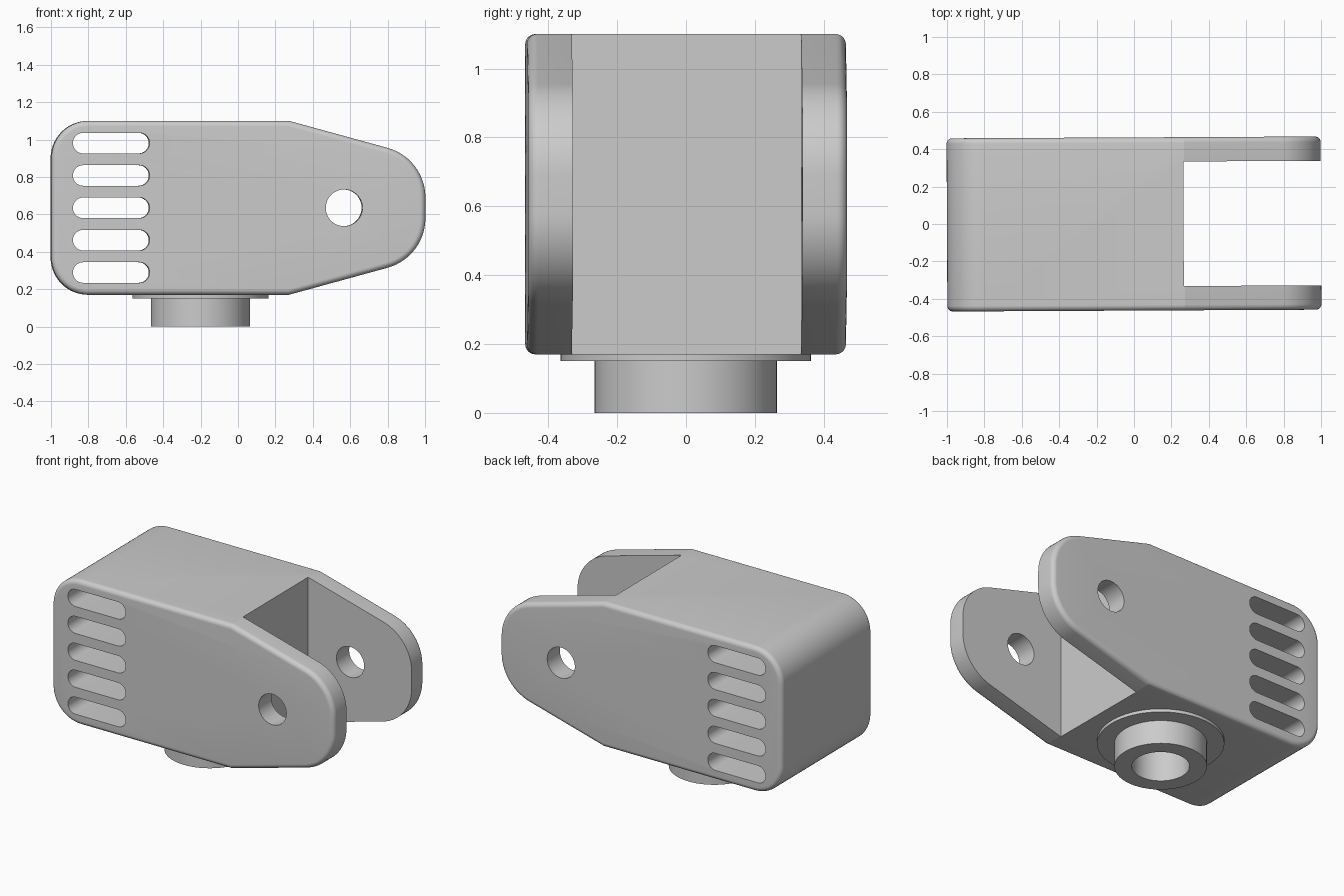
import bpy, bmesh, math
from mathutils import Vector

old = bpy.data.objects.get("Cube")
if old:
    bpy.data.objects.remove(old, do_unlink=True)

grey = bpy.data.materials.new("plain grey")
grey.use_nodes = True
COLOUR = (0.6, 0.6, 0.6, 1)
grey.diffuse_color = COLOUR
grey.node_tree.nodes["Principled BSDF"].inputs["Base Color"].default_value = COLOUR

MID = 0.635          # height of the fork axis
HALF_W = 0.463       # half width of the body
SKEW = 0.005         # slight turn about z


def circle(cx, cy, r, n=64):
    return [(cx + r * math.cos(2 * math.pi * i / n),
             cy + r * math.sin(2 * math.pi * i / n)) for i in range(n)]


def fillet(prev, corner, nxt, t, n=14):
    """Points of an arc starting t away from a corner on both of its sides."""
    c = Vector(corner)
    a = (Vector(prev) - c).normalized()
    b = (Vector(nxt) - c).normalized()
    half = a.angle(b) / 2
    centre = c + (a + b).normalized() * (t / math.cos(half))
    start, end = c + a * t - centre, c + b * t - centre
    sweep = start.angle(end)
    return [tuple(centre + (start * math.sin(sweep * (1 - i / n)) +
                            end * math.sin(sweep * i / n)) / math.sin(sweep))
            for i in range(n + 1)]


def prism(name, outline, lo, hi, axis="Y", rim=0):
    """Extrude an outline along an axis, with optional rounded end rims."""
    bm = bmesh.new()
    place = (lambda p, d: (p[0], d, p[1])) if axis == "Y" else (lambda p, d: (p[0], p[1], d))
    face = bm.faces.new([bm.verts.new(place(p, lo)) for p in outline])
    out = bmesh.ops.extrude_face_region(bm, geom=[face])["geom"]
    verts = [v for v in out if isinstance(v, bmesh.types.BMVert)]
    bmesh.ops.translate(bm, verts=verts, vec=place((0, 0), hi - lo))
    bmesh.ops.recalc_face_normals(bm, faces=bm.faces)
    if rim:
        edges = {e for f in bm.faces if len(f.verts) > 4 for e in f.edges}
        bmesh.ops.bevel(bm, geom=list(edges), offset=rim, segments=8,
                        profile=0.5, affect="EDGES")
    mesh = bpy.data.meshes.new(name)
    bm.to_mesh(mesh)
    bm.free()
    mesh.materials.append(grey)
    obj = bpy.data.objects.new(name, mesh)
    obj.rotation_euler.z = SKEW
    bpy.context.collection.objects.link(obj)
    return obj


def cut(obj, cutters):
    bpy.context.view_layer.objects.active = obj
    for cutter in cutters:
        mod = obj.modifiers.new("cut", "BOOLEAN")
        mod.operation = "DIFFERENCE"
        mod.solver = "EXACT"
        mod.object = cutter
        bpy.ops.object.modifier_apply(modifier=mod.name)


# Body side profile: rounded back, tapering to a rounded fork tip
top = [(-1, MID), (-1, 1.1), (0.27, 1.1), (1, 0.9), (1, MID)]
upper = (fillet(top[0], top[1], top[2], 0.2) + [top[2]] +
         fillet(top[2], top[3], top[4], 0.21))
lower = [(x, 2 * MID - z) for x, z in reversed(upper)]
body = prism("forked_body", upper + lower, -HALF_W, HALF_W, rim=0.03)

# Fork gap and pivot hole
gap = [(0.265, -0.3), (1.3, -0.3), (1.3, 1.5), (0.265, 1.5)]
cutters = [prism("gap_cutter", gap, -0.333, 0.333),
           prism("pivot_cutter", circle(0.565, MID, 0.098), -1, 1)]

# Five rounded slots through the back
R = 0.055
for i in range(5):
    z = MID + (i - 2) * 0.173
    ends = [(-0.53, -90), (-0.83, 90)]
    slot = [(x + R * math.cos(math.radians(a0 + s * 11.25)),
             z + R * math.sin(math.radians(a0 + s * 11.25)))
            for x, a0 in ends for s in range(17)]
    cutters.append(prism("slot_cutter", slot, -1, 1))

# Mounting collar below, with a bore
SOCKET_X = -0.2
bore = prism("bore_cutter", circle(SOCKET_X, 0, 0.165), -0.2, 0.4, "Z")
flange = prism("collar_flange", circle(SOCKET_X, 0, 0.364), 0.15, 0.17, "Z")
boss = prism("collar_boss", circle(SOCKET_X, 0, 0.265), 0, 0.15, "Z")

cut(body, cutters + [bore])
cut(flange, [bore])
cut(boss, [bore])

for c in cutters + [bore]:
    bpy.data.objects.remove(c, do_unlink=True)

# Smooth the curves, keep the real edges sharp
bpy.ops.object.select_all(action="DESELECT")
for obj in (body, flange, boss):
    obj.select_set(True)
bpy.context.view_layer.objects.active = body
bpy.ops.object.shade_smooth_by_angle(angle=math.radians(13))
